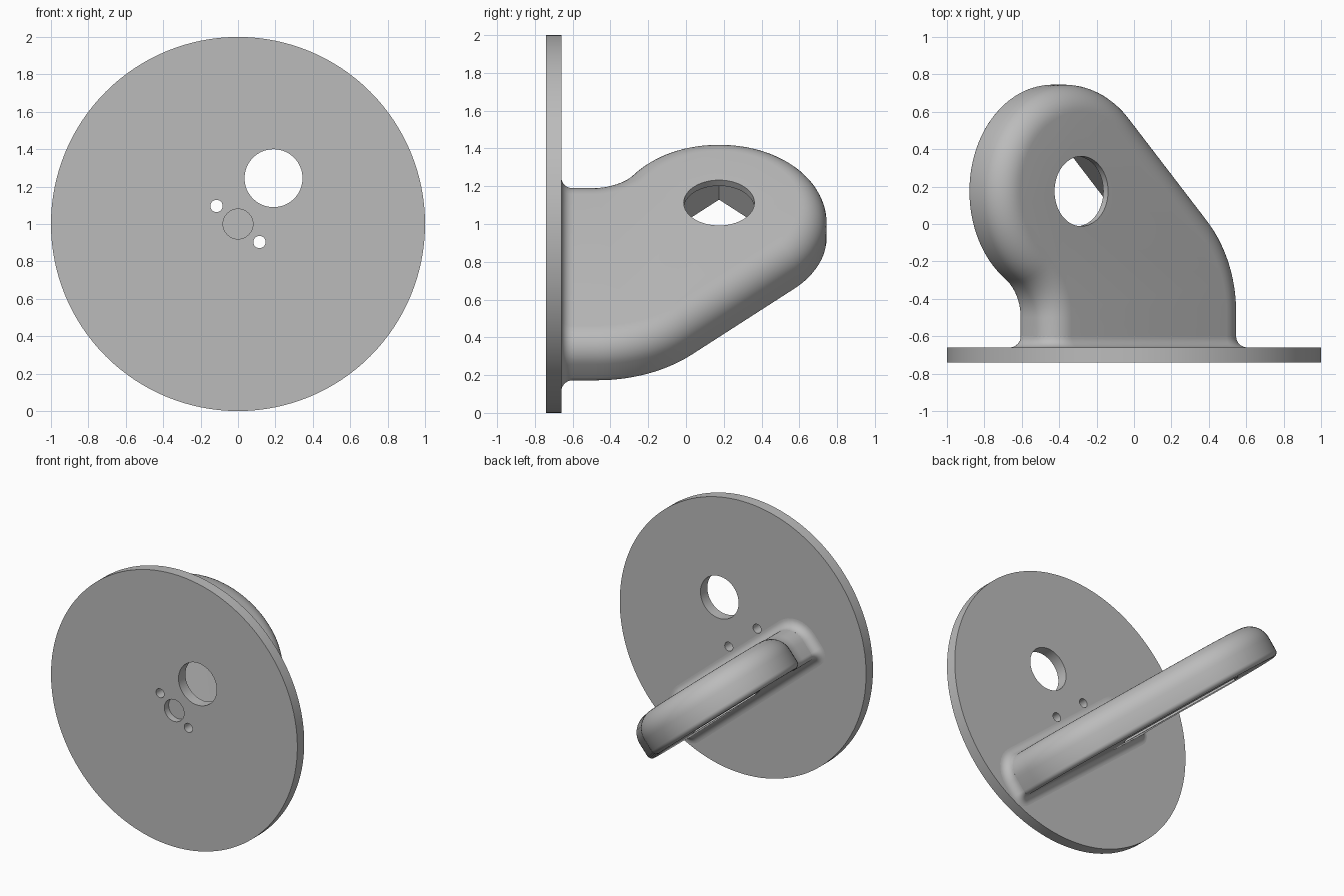
import bpy, bmesh
from math import sin, cos, pi, radians, sqrt
from mathutils import Vector

cube = bpy.data.objects.get("Cube")
if cube:
    bpy.data.objects.remove(cube, do_unlink=True)

grey = bpy.data.materials.new("plain_grey")
grey.use_nodes = True
GREY = (0.5, 0.5, 0.5, 1)
grey.diffuse_color = GREY
grey.node_tree.nodes["Principled BSDF"].inputs["Base Color"].default_value = GREY

TILT = radians(40)
BACK, FRONT = -0.66, -0.74      # disc faces
TOP, BOTTOM = -0.095, -0.37     # lug faces along its normal
R_TOP, R_BOT = 0.144, 0.037     # edge rounding of the lug
NECK, HEEL = 0.50, -0.87        # lug edges at the disc
EYE = Vector((0.288, 0.175))    # eye centre in the lug plane


def place(u, y, n):
    """Lug coordinates (along width, depth, normal) to world."""
    return Vector((-cos(TILT) * u + sin(TILT) * n, y,
                   1 + sin(TILT) * u + cos(TILT) * n))


def arc(cx, cy, r, a0, a1, steps):
    return [(cx + r * cos(radians(a0 + (a1 - a0) * i / steps)),
             cy + r * sin(radians(a0 + (a1 - a0) * i / steps))) for i in range(steps + 1)]


def loft(name, rings):
    """Closed solid through rings of equal length."""
    bm = bmesh.new()
    loops = [[bm.verts.new(p) for p in ring] for ring in rings]
    for a, b in zip(loops, loops[1:]):
        for i in range(len(a)):
            j = (i + 1) % len(a)
            bm.faces.new((a[i], a[j], b[j], b[i]))
    bm.faces.new(loops[0])
    bm.faces.new(loops[-1])
    bmesh.ops.recalc_face_normals(bm, faces=bm.faces)
    mesh = bpy.data.meshes.new(name)
    bm.to_mesh(mesh)
    bm.free()
    mesh.materials.append(grey)
    ob = bpy.data.objects.new(name, mesh)
    bpy.context.collection.objects.link(ob)
    return ob


def disc_cylinder(name, x, z, r, y0, y1, steps):
    circle = arc(x, z, r, 0, 360, steps)[:-1]
    return loft(name, [[Vector((px, y, pz)) for px, pz in circle] for y in (y0, y1)])


def lug_prism(name, outline, n0, n1):
    return loft(name, [[place(u, y, n) for u, y in outline] for n in (n0, n1)])


def cut(ob, cutters):
    for c in cutters:
        c.hide_render = True
        mod = ob.modifiers.new("cut", 'BOOLEAN')
        mod.operation, mod.solver, mod.object = 'DIFFERENCE', 'EXACT', c
    bpy.context.view_layer.update()
    result = ob.evaluated_get(bpy.context.evaluated_depsgraph_get())
    mesh = bpy.data.meshes.new_from_object(result)
    ob.modifiers.clear()
    ob.data = mesh
    for c in cutters:
        bpy.data.objects.remove(c, do_unlink=True)


# Disc with one large hole, two pin holes and a blind centre recess
disc = disc_cylinder("base_disc", 0, 1, 1, FRONT, BACK, 128)
cutters = [disc_cylinder("large_hole", 0.19, 1.245, 0.155, -1, 0, 64),
           disc_cylinder("centre_recess", 0, 1, 0.08, -1, BACK - 0.03, 48)]
for side in (-1, 1):
    p = place(0.15 * side, 0, 0)
    cutters.append(disc_cylinder("pin_hole", p.x, p.z, 0.033, -1, 0, 24))
cut(disc, cutters)

# Lug outline as (point, outward normal) pairs: neck, eye, taper, heel
R_EYE, R_NECK, R_HEEL = 0.57, 0.245, 0.717
neck_c = Vector((NECK + R_NECK, -0.5))
meet = (EYE - neck_c).normalized()
outline = [(Vector((NECK, -0.70)), Vector((1, 0)))]
start_neck = 180.0
end_neck = 180 - abs((EYE - neck_c).angle(Vector((-1, 0)))) * 180 / pi
for u, y in arc(neck_c.x, neck_c.y, R_NECK, start_neck, end_neck, 10):
    p = Vector((u, y))
    outline.append((p, (neck_c - p).normalized()))
start_eye = end_neck - 180
for u, y in arc(EYE.x, EYE.y, R_EYE, start_eye, 135, 48)[1:]:
    p = Vector((u, y))
    outline.append((p, (p - EYE).normalized()))
taper_end = HEEL + R_HEEL * (1 - sqrt(0.5))
tangent = EYE + Vector((-R_EYE, R_EYE)) * sqrt(0.5)
heel_y = tangent.y - (tangent.x - taper_end) - R_HEEL * sqrt(0.5)
heel_c = Vector((HEEL + R_HEEL, heel_y))
for u, y in arc(heel_c.x, heel_c.y, R_HEEL, 135, 180, 14):
    p = Vector((u, y))
    outline.append((p, (p - heel_c).normalized()))
outline.append((Vector((HEEL, -0.70)), Vector((-1, 0))))

# Edge rounding as (inset, height) steps from the underside to the top
section = [(R_BOT - u, BOTTOM + R_BOT + n) for u, n in arc(0, 0, R_BOT, -90, 0, 5)]
section += [(R_TOP - u, TOP - R_TOP + n) for u, n in arc(0, 0, R_TOP, 0, 90, 10)]
rings = []
for inset, n in section:
    pts = [p - nrm * inset for p, nrm in outline]
    rings.append([place(p.x, p.y, n) for p in pts])
lug = loft("tilted_lug", rings)

# Round eye through the lug, widening to a square-ended slot on the underside
eye = lug_prism("eye_hole", arc(EYE.x, EYE.y, 0.187, 0, 360, 64)[:-1], -1, 1)
along, across = Vector((1, 1)).normalized(), Vector((-1, 1)).normalized()
corners = [EYE + along * a + across * b
           for a, b in ((0.25, 0.25), (0.25, -0.25), (-0.6, -0.25), (-0.6, 0.25))]
slot = lug_prism("slot", corners, -1, TOP - 0.04)
cut(lug, [eye, slot])

# Flared fillet where the lug meets the disc
FLARE = 0.06


def flare_ring(off, y):
    pts = []
    for u, n, r, a in ((NECK - R_TOP, TOP - R_TOP, R_TOP, 0),
                       (HEEL + R_TOP, TOP - R_TOP, R_TOP, 90),
                       (HEEL + R_BOT, BOTTOM + R_BOT, R_BOT, 180),
                       (NECK - R_BOT, BOTTOM + R_BOT, R_BOT, 270)):
        pts += arc(u, n, r + off, a, a + 90, 8)
    return [place(u, y, n) for u, n in pts]


steps = [(FLARE, BACK - 0.02)]
steps += [(FLARE * (1 - sin(pi / 16 * i)), BACK + FLARE * (1 - cos(pi / 16 * i)))
          for i in range(9)]
flare = loft("lug_fillet", [flare_ring(o, y) for o, y in steps])

# Smooth shading with crisp edges
for ob in (disc, lug, flare):
    bpy.ops.object.select_all(action='DESELECT')
    ob.select_set(True)
    bpy.context.view_layer.objects.active = ob
    bpy.ops.object.shade_smooth_by_angle(angle=radians(30))
